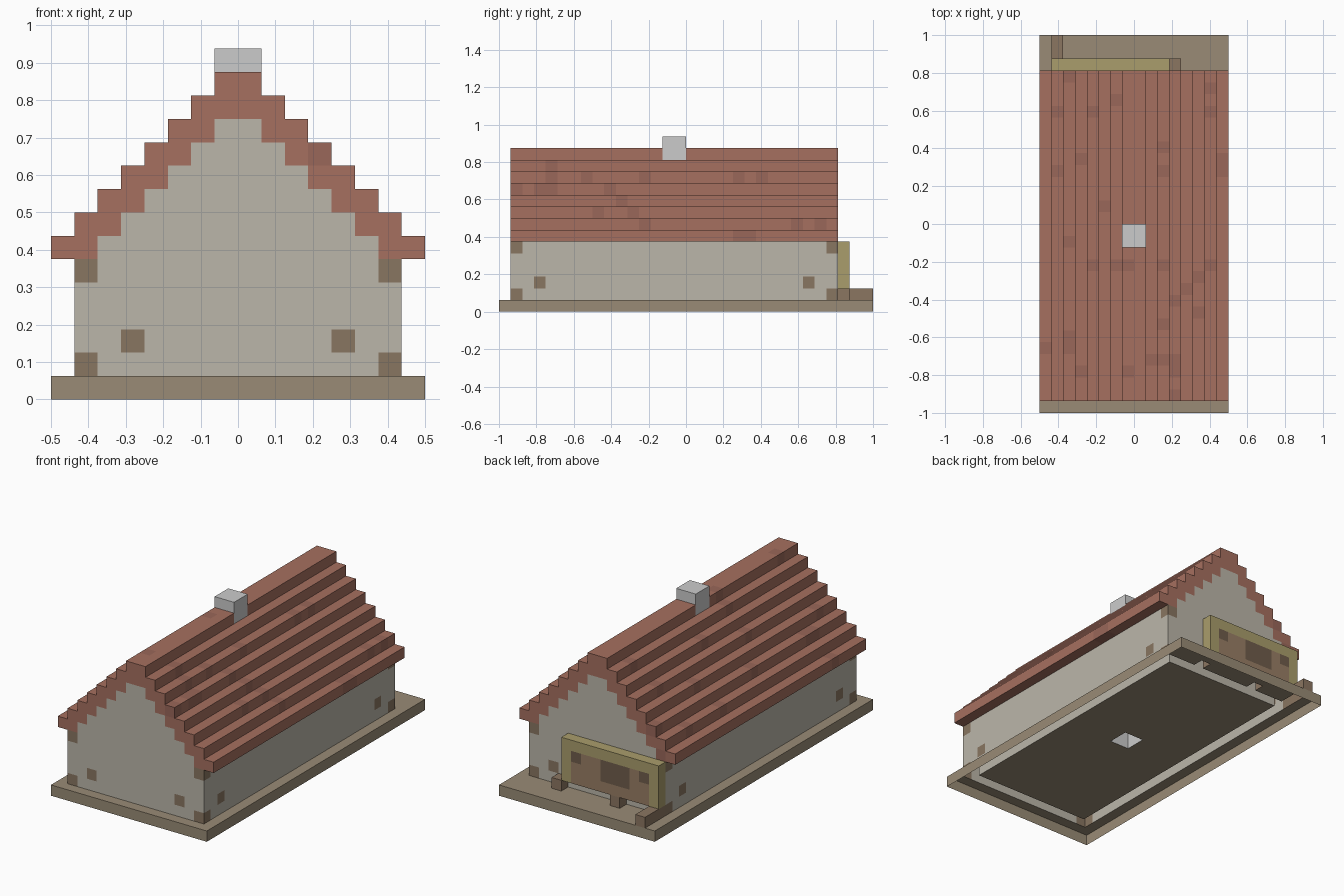
import bpy, bmesh, random
from mathutils import Vector

if "Cube" in bpy.data.objects:
    bpy.data.objects.remove(bpy.data.objects["Cube"])

random.seed(4)
U = 1 / 16                      # block size
cells = {}                      # (i, j, k) -> part name

COLORS = {
    "base": (0.32, 0.26, 0.18, 1),
    "walls": (0.50, 0.47, 0.40, 1),
    "wall_timber_blocks": (0.25, 0.18, 0.12, 1),
    "roof": (0.38, 0.16, 0.115, 1),
    "roof_dark_tiles": (0.32, 0.135, 0.10, 1),
    "porch_frame": (0.40, 0.34, 0.15, 1),
    "porch_panel": (0.32, 0.21, 0.13, 1),
    "porch_dark_planks": (0.16, 0.11, 0.07, 1),
    "porch_blocks": (0.26, 0.18, 0.12, 1),
}


def fill(part, i, j, k):
    """Fill an inclusive block range with a part."""
    for a in range(i[0], i[1] + 1):
        for b in range(j[0], j[1] + 1):
            for c in range(k[0], k[1] + 1):
                cells[a, b, c] = part


def put(part, i, j, k):
    cells[i, j, k] = part


# ground slab
fill("base", (0, 15), (0, 31), (0, 0))

# side walls and stepped gables
for i in (1, 14):
    fill("walls", (i, i), (1, 28), (1, 5))
for j in (1, 28):
    for i in range(1, 15):
        fill("walls", (i, i), (j, j), (1, 5 + min(i, 15 - i)))

# timber blocks at the corners and on each wall
for i, si in ((1, 3), (14, 12)):
    for j, sj in ((1, 3), (28, 26)):
        put("wall_timber_blocks", i, j, 1)
        put("wall_timber_blocks", i, j, 5)
        put("wall_timber_blocks", si, j, 2)
        put("wall_timber_blocks", i, sj, 2)

# stepped roof, two blocks thick, mirrored about the ridge
for s in range(8):
    for i in (s, 15 - s):
        for j in range(1, 29):
            for k in range(max(6, 5 + s), 7 + s):
                put("roof_dark_tiles" if random.random() < 0.08 else "roof", i, j, k)

# chimney running down to the floor
fill("chimney", (7, 8), (14, 15), (1, 14))

# porch screen on the back
fill("porch_frame", (1, 10), (29, 29), (2, 5))
fill("porch_panel", (2, 9), (29, 29), (2, 4))
fill("porch_dark_planks", (4, 6), (29, 29), (3, 4))
for i in (2, 9):
    put("porch_dark_planks", i, 29, 4)
for i, j in ((1, 29), (5, 29), (11, 29), (1, 30), (1, 31)):
    put("porch_blocks", i, j, 1)


def build(part):
    """Make one object from the exposed block sides of a part."""
    bm = bmesh.new()
    for (i, j, k), name in cells.items():
        if name != part:
            continue
        center = Vector((i - 7.5, j - 15.5, k + 0.5)) * U
        for axis in range(3):
            for sign in (-1, 1):
                near = [i, j, k]
                near[axis] += sign
                # the slab is open underneath
                if tuple(near) in cells or near[2] < 0:
                    continue
                n, u, v = Vector(), Vector(), Vector()
                n[axis] = sign
                u[(axis + 1) % 3] = 1
                v = n.cross(u)
                bm.faces.new([bm.verts.new(center + (n + u * a + v * b) * U / 2)
                              for a, b in ((-1, -1), (1, -1), (1, 1), (-1, 1))])
    bmesh.ops.remove_doubles(bm, verts=bm.verts, dist=1e-4)
    mesh = bpy.data.meshes.new(part)
    bm.to_mesh(mesh)
    bm.free()
    if part in COLORS:
        mat = bpy.data.materials.new(part)
        mat.diffuse_color = COLORS[part]
        mat.use_nodes = True
        mat.node_tree.nodes["Principled BSDF"].inputs["Base Color"].default_value = mat.diffuse_color
        mesh.materials.append(mat)
    bpy.context.collection.objects.link(bpy.data.objects.new(part, mesh))


for part in sorted(set(cells.values())):
    build(part)
